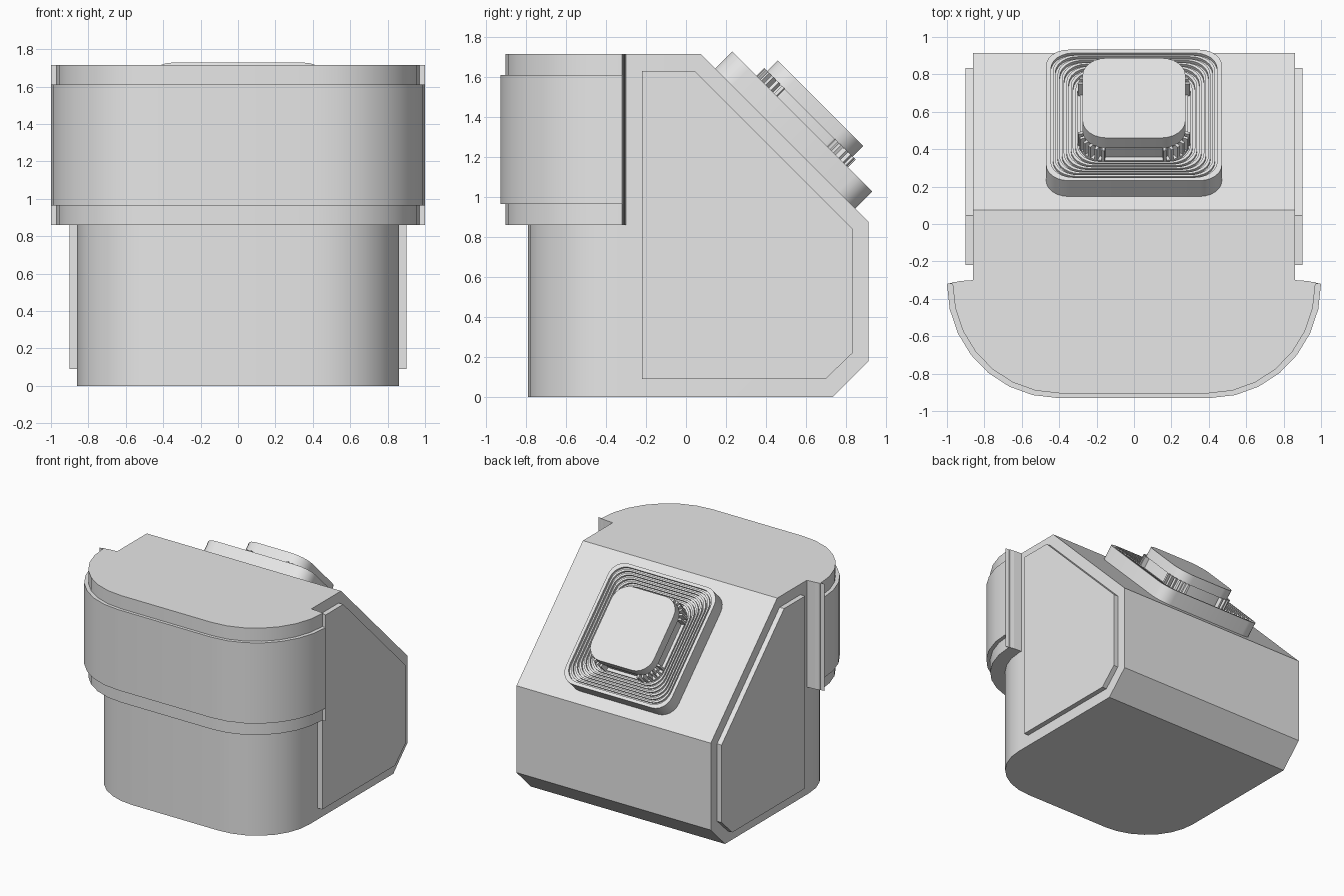
import bpy, bmesh, math
from mathutils import Matrix, Vector

if "Cube" in bpy.data.objects:
    bpy.data.objects.remove(bpy.data.objects["Cube"])

grey = bpy.data.materials.new("light grey")
grey.diffuse_color = (0.8, 0.8, 0.8, 1)
grey.use_nodes = True
grey.node_tree.nodes["Principled BSDF"].inputs["Base Color"].default_value = grey.diffuse_color


def finish(name, bm, smooth=True, matrix=None):
    bmesh.ops.recalc_face_normals(bm, faces=bm.faces)
    mesh = bpy.data.meshes.new(name)
    bm.to_mesh(mesh)
    bm.free()
    mesh.materials.append(grey)
    ob = bpy.data.objects.new(name, mesh)
    bpy.context.collection.objects.link(ob)
    if matrix:
        ob.matrix_world = matrix
    if smooth:
        bpy.ops.object.select_all(action='DESELECT')
        ob.select_set(True)
        bpy.context.view_layer.objects.active = ob
        bpy.ops.object.shade_smooth_by_angle(angle=math.radians(30))
    return ob


def loft(loops):
    """Skin a stack of equal-length closed loops and cap both ends."""
    bm = bmesh.new()
    rows = [[bm.verts.new(p) for p in loop] for loop in loops]
    n = len(rows[0])
    for a, b in zip(rows, rows[1:]):
        for i in range(n):
            j = (i + 1) % n
            bm.faces.new((a[i], a[j], b[j], b[i]))
    bm.faces.new(rows[0][::-1])
    bm.faces.new(rows[-1])
    return bm


def front_rounded(hw, front, back, rx, ry, seg=7):
    """Plan outline with straight back and rounded front corners."""
    half = []
    for i in range(seg + 1):
        a = math.pi / 2 * i / seg
        half.append((hw - rx + rx * math.cos(a), front + ry - ry * math.sin(a)))
    pts = [(hw, back)] if back > front + ry + 0.001 else []
    pts += half
    return pts + [(-x, y) for x, y in reversed(pts)]


def prism(plan, z0, z1):
    return loft([[(x, y, z) for x, y in plan] for z in (z0, z1)])


def rounded_rect(hx, hy, r, z, seg=6):
    pts = []
    for k, (sx, sy) in enumerate(((1, 1), (-1, 1), (-1, -1), (1, -1))):
        for i in range(seg + 1):
            a = math.pi / 2 * (k + i / seg)
            pts.append((sx * (hx - r) + r * math.cos(a),
                        sy * (hy - r) + r * math.sin(a), z))
    return pts


# Main body: rounded front, with sloped upper back and chamfered lower back
TOP = 1.715
bm = prism(front_rounded(0.86, -0.79, 0.915, 0.48, 0.46), 0, TOP)
for co, no in (((0, 0.075, TOP), (0, 1, 1)), ((0, 0.735, 0), (0, 1, -1))):
    res = bmesh.ops.bisect_plane(bm, geom=bm.verts[:] + bm.edges[:] + bm.faces[:],
                                 plane_co=co, plane_no=Vector(no).normalized(),
                                 clear_outer=True)
    cut = [e for e in res['geom_cut'] if isinstance(e, bmesh.types.BMEdge)]
    bmesh.ops.holes_fill(bm, edges=cut, sides=0)
finish("body", bm)

# Visor: inset core, proud middle band, thin flange behind it
finish("visor_core", prism(front_rounded(0.97, -0.905, -0.31, 0.57, 0.585), 0.86, TOP))
finish("visor_band", prism(front_rounded(1.0, -0.93, -0.32, 0.59, 0.61), 0.965, 1.61))
finish("visor_flange", prism([(1, -0.32), (0.93, -0.305), (0.86, -0.3),
                              (-0.86, -0.3), (-0.93, -0.305), (-1, -0.32)], 0.86, TOP), False)

# Side panels
side = [(-0.22, 0.09), (0.70, 0.09), (0.835, 0.22), (0.835, 0.84), (0.045, 1.63), (-0.22, 1.63)]
for name, s in (("right_panel", 1), ("left_panel", -1)):
    finish(name, loft([[(s * x, y, z) for y, z in side] for x in (0.84, 0.9)]), False)

# Frame of the sloped back face: local z points out of the slope
slope = Matrix.Translation((0, 0.497, 1.293)) @ Matrix.Rotation(math.radians(-45), 4, 'X')

# Ribbed base plate of the button: rim, then concentric grooves
loops = [rounded_rect(0.47, 0.495, 0.12, -0.01), rounded_rect(0.47, 0.495, 0.12, 0.12)]
for i in range(7):
    h = 0.445 - 0.024 * i
    z = 0.12 - 0.004 * i
    for dh, zz in ((0, z), (0, z - 0.018), (0.012, z - 0.018), (0.012, z - 0.004)):
        loops.append(rounded_rect(h - dh, h - dh + 0.025, 0.12, zz))
finish("button_plate", loft(loops), True, slope)

# Neck and cap of the button
finish("button_neck", loft([rounded_rect(0.265, 0.29, 0.13, z) for z in (0.07, 0.18)]), True, slope)
finish("button_cap", loft([rounded_rect(0.275, 0.302, 0.13, z) for z in (0.172, 0.25)]), True, slope)

# Small ribs around the neck corners
bm = bmesh.new()
for sx in (1, -1):
    for sy in (1, -1):
        for i in range(6):
            a = math.pi / 2 * (i + 0.5) / 6
            p = (sx * (0.145 + 0.135 * math.cos(a)), sy * (0.17 + 0.135 * math.sin(a)), 0.13)
            m = (Matrix.Translation(p) @ Matrix.Rotation(sx * sy * a, 4, 'Z')
                 @ Matrix.Diagonal((0.04, 0.016, 0.09, 1)))
            bmesh.ops.create_cube(bm, size=1, matrix=m)
finish("button_ribs", bm, False, slope)
